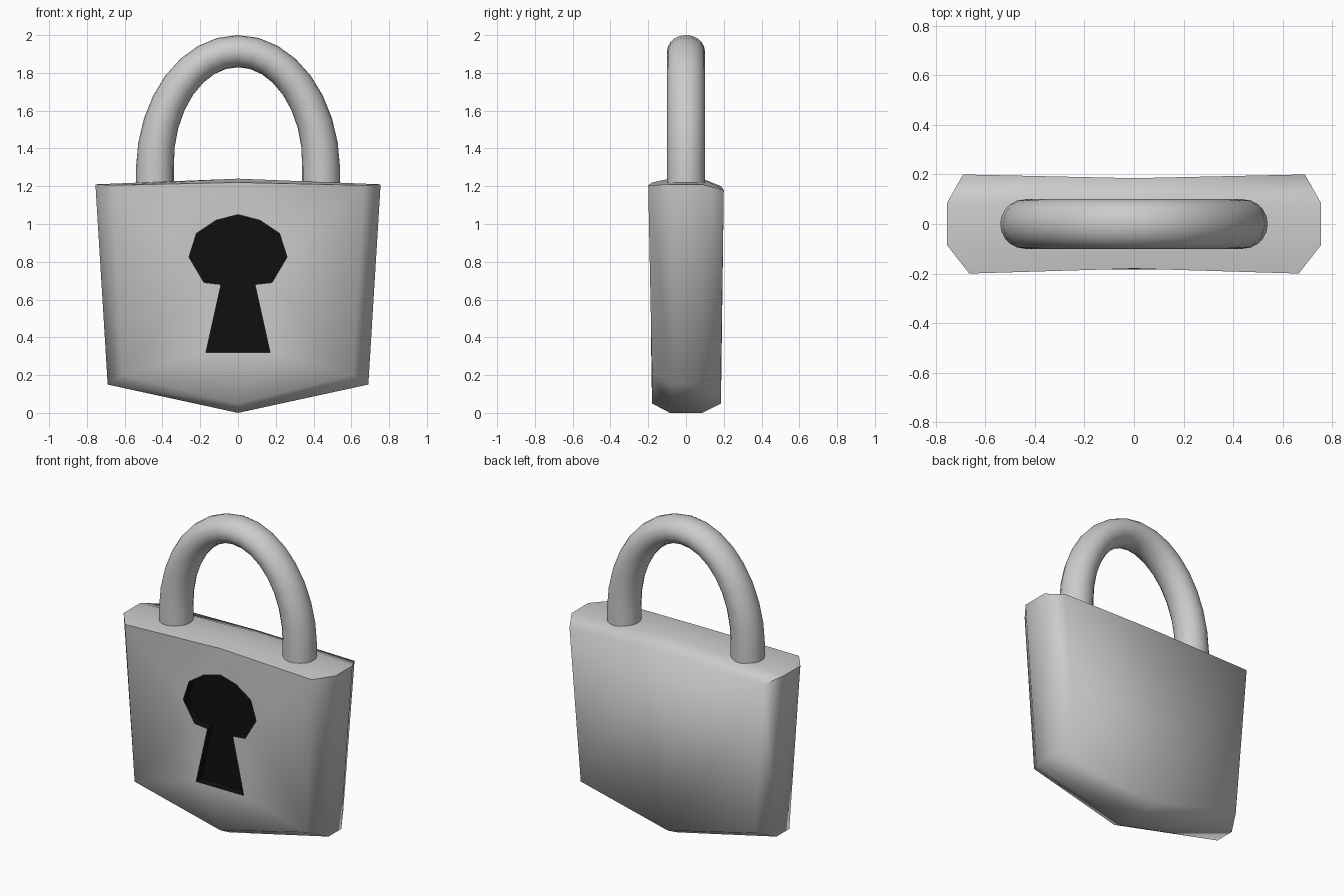
import bpy, bmesh, math
from mathutils import Vector

if "Cube" in bpy.data.objects:
    bpy.data.objects.remove(bpy.data.objects["Cube"])


def finish(name, bm, angle, materials=()):
    bmesh.ops.recalc_face_normals(bm, faces=bm.faces[:])
    mesh = bpy.data.meshes.new(name)
    bm.to_mesh(mesh)
    bm.free()
    obj = bpy.data.objects.new(name, mesh)
    bpy.context.collection.objects.link(obj)
    for m in materials:
        mesh.materials.append(m)
    bpy.ops.object.select_all(action='DESELECT')
    obj.select_set(True)
    bpy.context.view_layer.objects.active = obj
    bpy.ops.object.shade_smooth_by_angle(angle=math.radians(angle))
    return obj


def ring(bm, top_x, top_z, mid_top_z, low_x, low_z, tip_z, y_top, y_mid, y_low):
    """Shield outline: top corners, top middle, lower corners and bottom tip."""
    pts = [(-top_x, y_top, top_z), (0, y_mid, mid_top_z), (top_x, y_top, top_z),
           (low_x, y_low, low_z), (0, y_mid, tip_z), (-low_x, y_low, low_z)]
    return [bm.verts.new(p) for p in pts]


def bridge(bm, a, b):
    n = len(a)
    return [bm.faces.new((a[i], a[(i + 1) % n], b[(i + 1) % n], b[i])) for i in range(n)]


def loop_edges(bm, vs):
    return [bm.edges.get((vs[i], vs[i - 1])) or bm.edges.new((vs[i], vs[i - 1]))
            for i in range(len(vs))]


grey = bpy.data.materials.new("body_grey")
grey.diffuse_color = (0.8, 0.8, 0.8, 1)
grey.use_nodes = True
grey.node_tree.nodes["Principled BSDF"].inputs["Base Color"].default_value = grey.diffuse_color
black = bpy.data.materials.new("keyhole_black")
black.diffuse_color = (0.005, 0.005, 0.005, 1)
black.use_nodes = True
black.node_tree.nodes["Principled BSDF"].inputs["Base Color"].default_value = black.diffuse_color

# Body shell: four outlines from front to back
bm = bmesh.new()
front = ring(bm, 0.665, 1.205, 1.22, 0.61, 0.20, 0.05, -0.20, -0.18, -0.18)
mid_f = ring(bm, 0.755, 1.21, 1.24, 0.69, 0.15, 0.0, -0.085, -0.085, -0.065)
mid_b = ring(bm, 0.755, 1.21, 1.24, 0.69, 0.15, 0.0, 0.085, 0.085, 0.065)
back = ring(bm, 0.69, 1.18, 1.20, 0.62, 0.20, 0.05, 0.20, 0.185, 0.185)
for a, b in ((front, mid_f), (mid_f, mid_b), (mid_b, back)):
    bridge(bm, a, b)
bm.faces.new((back[0], back[1], back[4], back[5]))
bm.faces.new((back[1], back[2], back[3], back[4]))

# Keyhole pocket in the front face
half = [(0.115, 1.02), (0.22, 0.95), (0.26, 0.825), (0.18, 0.69), (0.09, 0.68), (0.17, 0.32)]
outline = [(0, 1.05)] + half + [(-x, z) for x, z in reversed(half)]
lip = [bm.verts.new((x, -0.18 - 0.025 * abs(x), z)) for x, z in outline]
floor = [bm.verts.new((x, -0.13, z)) for x, z in outline]
edges = loop_edges(bm, front) + loop_edges(bm, lip)
bmesh.ops.triangle_fill(bm, use_beauty=True, use_dissolve=False,
                        edges=edges, normal=Vector((0, -1, 0)))
for f in bridge(bm, lip, floor) + [bm.faces.new(floor)]:
    f.material_index = 1
finish("lock_body", bm, 80, (grey, black))

# Shackle: round section swept along a straight-legged arch
path = [(0.44, 1.14, 1, 0, 0.1)]
arch = 16
for i in range(arch + 1):
    t = math.pi * i / arch
    normal = Vector((math.cos(t) * 0.615, math.sin(t) * 0.44)).normalized()
    path.append((0.44 * math.cos(t), 1.30 + 0.615 * math.sin(t),
                 normal.x, normal.y, 0.1 - 0.015 * math.sin(t)))
path.append((-0.44, 1.14, -1, 0, 0.1))

bm = bmesh.new()
sides = 20
rings = []
for x, z, nx, nz, r in path:
    rings.append([])
    for k in range(sides):
        a = 2 * math.pi * k / sides
        c = r * math.cos(a)
        rings[-1].append(bm.verts.new((x + nx * c, 0.1 * math.sin(a), z + nz * c)))
for a, b in zip(rings, rings[1:]):
    bridge(bm, a, b)
bm.faces.new(rings[0])
bm.faces.new(rings[-1])
finish("shackle", bm, 50)
